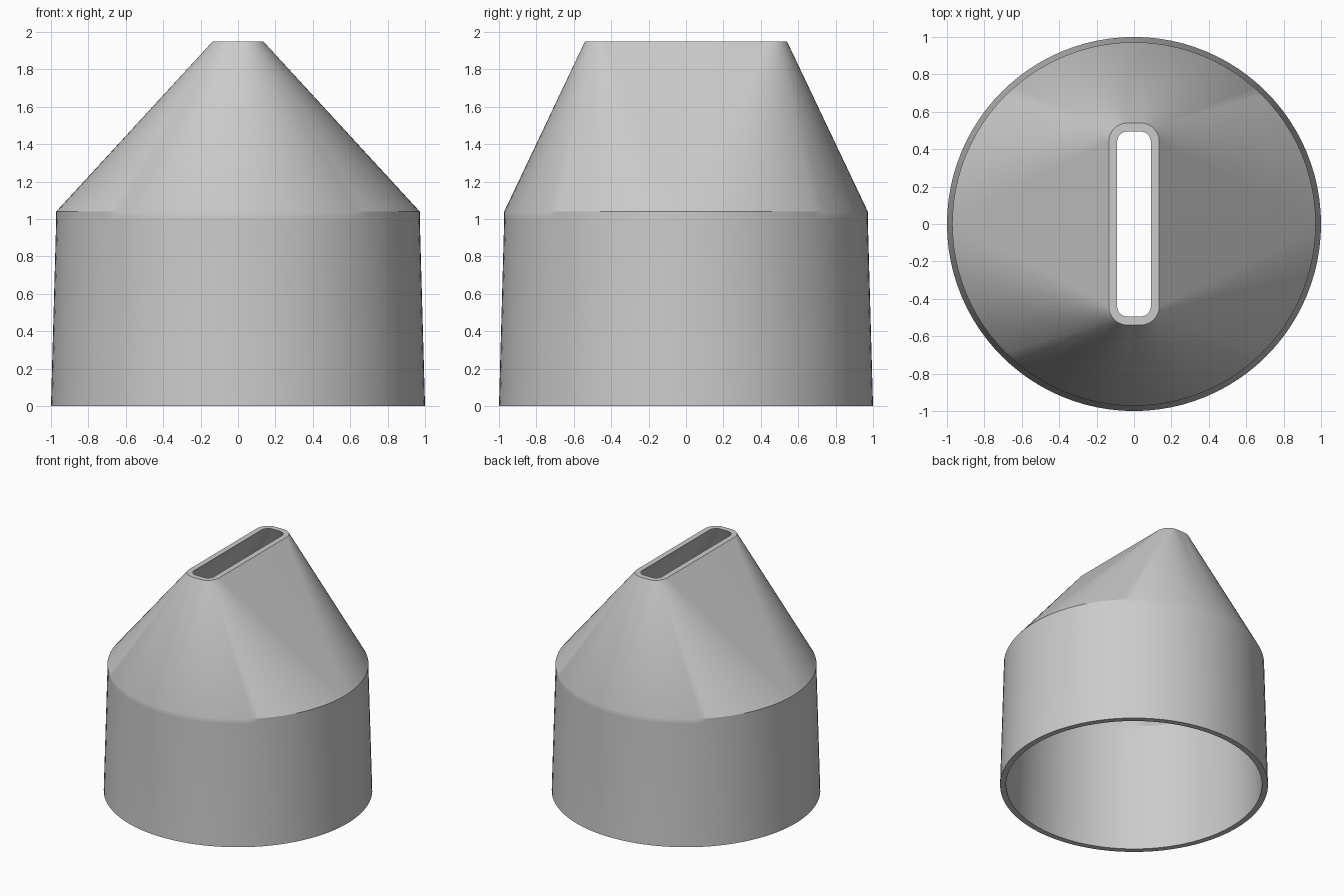
import bpy, bmesh
from math import cos, sin, pi, radians

cube = bpy.data.objects.get("Cube")
if cube:
    bpy.data.objects.remove(cube)

STEPS = 24          # segments per quarter turn
WALL = 0.045


def ring(bm, z, radius, core_x=0.0, core_y=0.0):
    """Circle, or rounded rectangle when the corner centres are moved apart."""
    verts = []
    for quarter, (sx, sy) in enumerate([(1, 1), (-1, 1), (-1, -1), (1, -1)]):
        for i in range(STEPS + 1):
            a = (quarter + i / STEPS) * pi / 2
            verts.append(bm.verts.new((sx * core_x + radius * cos(a),
                                       sy * core_y + radius * sin(a), z)))
    return verts


def bridge(bm, lower, upper):
    n = len(lower)
    for i in range(n):
        j = (i + 1) % n
        bm.faces.new((lower[i], lower[j], upper[j], upper[i]))


# Flat grey material
grey = bpy.data.materials.new("plain grey")
grey.use_nodes = True
colour = (0.6, 0.6, 0.6, 1)
grey.diffuse_color = colour
grey.node_tree.nodes["Principled BSDF"].inputs["Base Color"].default_value = colour

# Hollow shell: outside from base to slot, over the rim, back down the inside
bm = bmesh.new()
loops = []
for inset in (0, WALL):
    wall = [ring(bm, 0, 1 - inset),
            ring(bm, 1.0, 0.972 - inset),
            ring(bm, 1.04, 0.972 - inset),
            ring(bm, 1.95, 0.1 - inset, 0.035, 0.44)]
    loops += wall if inset == 0 else wall[::-1]
for k in range(len(loops)):
    bridge(bm, loops[k], loops[(k + 1) % len(loops)])
# Joins the doubled points of the round rings, leaving triangular flats
bmesh.ops.remove_doubles(bm, verts=bm.verts[:], dist=0.0005)
bmesh.ops.recalc_face_normals(bm, faces=bm.faces[:])

mesh = bpy.data.meshes.new("slotted_nozzle")
bm.to_mesh(mesh)
bm.free()
mesh.materials.append(grey)
nozzle = bpy.data.objects.new("slotted_nozzle", mesh)
bpy.context.collection.objects.link(nozzle)

bpy.ops.object.select_all(action='DESELECT')
nozzle.select_set(True)
bpy.context.view_layer.objects.active = nozzle
bpy.ops.object.shade_smooth_by_angle(angle=radians(30))
